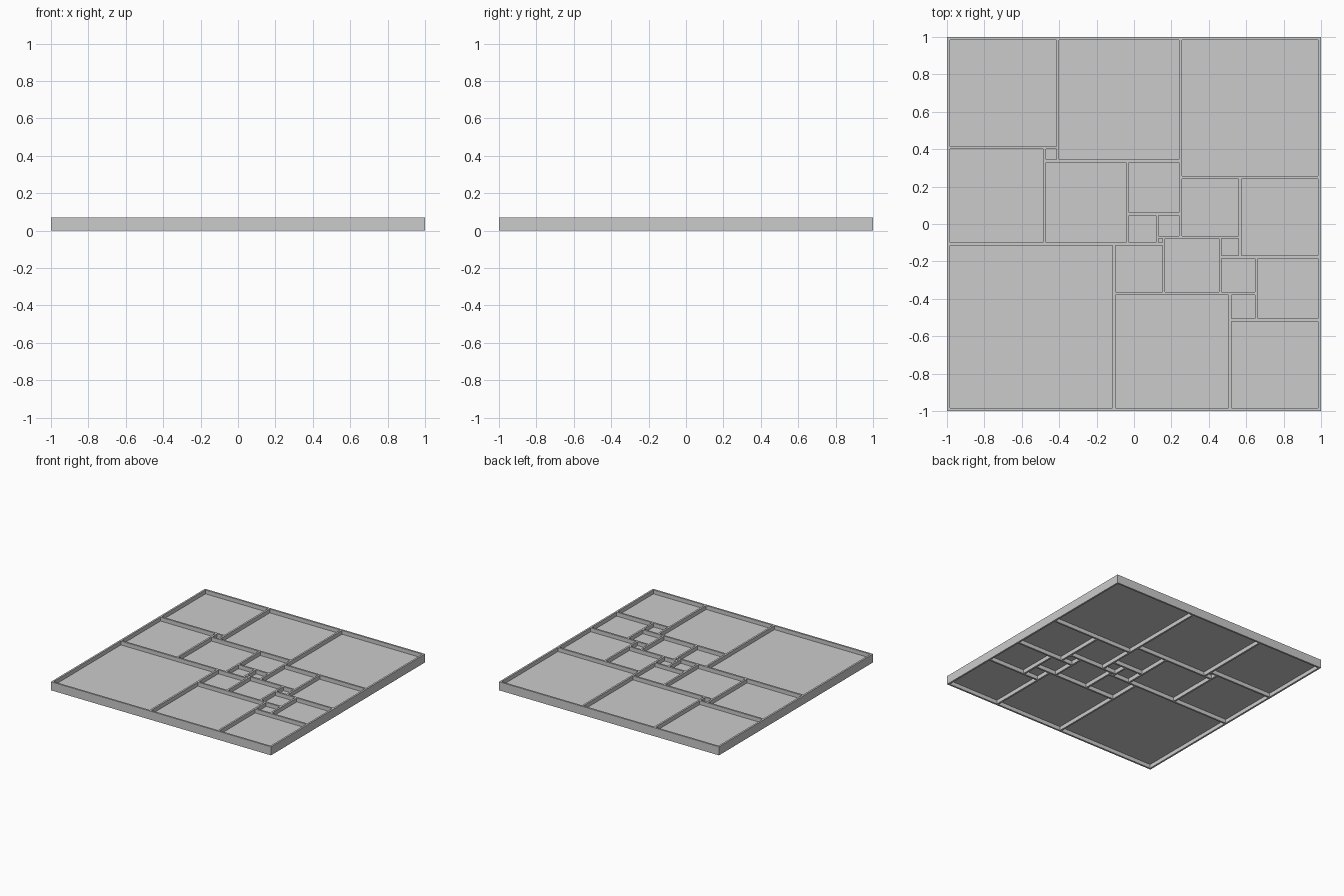
import bpy
import bmesh
from mathutils import Matrix

UNITS = 112                 # side of the dissected square
WALL = 0.015                # wall thickness
HEIGHT = 0.07
FLOOR = (0.032, 0.038)      # thin floor halfway up the walls
STEP = (2 - WALL) / UNITS
SIZES = [50, 35, 27, 8, 19, 15, 17, 11, 6, 24, 29, 25, 9, 2, 7, 18, 16, 42, 4, 37, 33]

cube = bpy.data.objects.get("Cube")
if cube:
    bpy.data.objects.remove(cube, do_unlink=True)

grey = bpy.data.materials.new("plain grey")
grey.use_nodes = True
colour = (0.6, 0.6, 0.6, 1)
grey.diffuse_color = colour
grey.node_tree.nodes["Principled BSDF"].inputs["Base Color"].default_value = colour


def add_box(bm, low, high):
    size = [b - a for a, b in zip(low, high)]
    middle = [(a + b) / 2 for a, b in zip(low, high)]
    bmesh.ops.create_cube(bm, size=1, matrix=Matrix.Translation(middle) @ Matrix.Diagonal((*size, 1)))


def make_object(name, bm):
    mesh = bpy.data.meshes.new(name)
    bm.to_mesh(mesh)
    bm.free()
    mesh.materials.append(grey)
    obj = bpy.data.objects.new(name, mesh)
    bpy.context.collection.objects.link(obj)
    return obj


def pack_squares(sizes):
    """Drop each square into the lowest, leftmost gap."""
    skyline = [0] * UNITS
    for size in sizes:
        y = min(skyline)
        x = skyline.index(y)
        skyline[x:x + size] = [y + size] * size
        yield x, y, size


# Slab that becomes the walls and floor
bm = bmesh.new()
add_box(bm, (-1, -1, 0), (1, 1, HEIGHT))
tray = make_object("divided_tray", bm)

# Pockets above and below the floor, one pair per square
bm = bmesh.new()
start = -1 + WALL / 2
for x, y, size in pack_squares(SIZES):
    x0, y0 = (start + v * STEP + WALL / 2 for v in (x, y))
    side = size * STEP - WALL
    for z0, z1 in ((-0.1, FLOOR[0]), (FLOOR[1], 0.2)):
        add_box(bm, (x0, y0, z0), (x0 + side, y0 + side, z1))
pockets = make_object("pocket_cutter", bm)
pockets.hide_render = True

cut = tray.modifiers.new("pockets", 'BOOLEAN')
cut.operation = 'DIFFERENCE'
cut.solver = 'EXACT'
cut.object = pockets

# Bake the cut and drop the helper
graph = bpy.context.evaluated_depsgraph_get()
result = bpy.data.meshes.new_from_object(tray.evaluated_get(graph))
tray.modifiers.clear()
tray.data = result
result.name = "divided_tray"
bpy.data.objects.remove(pockets, do_unlink=True)
